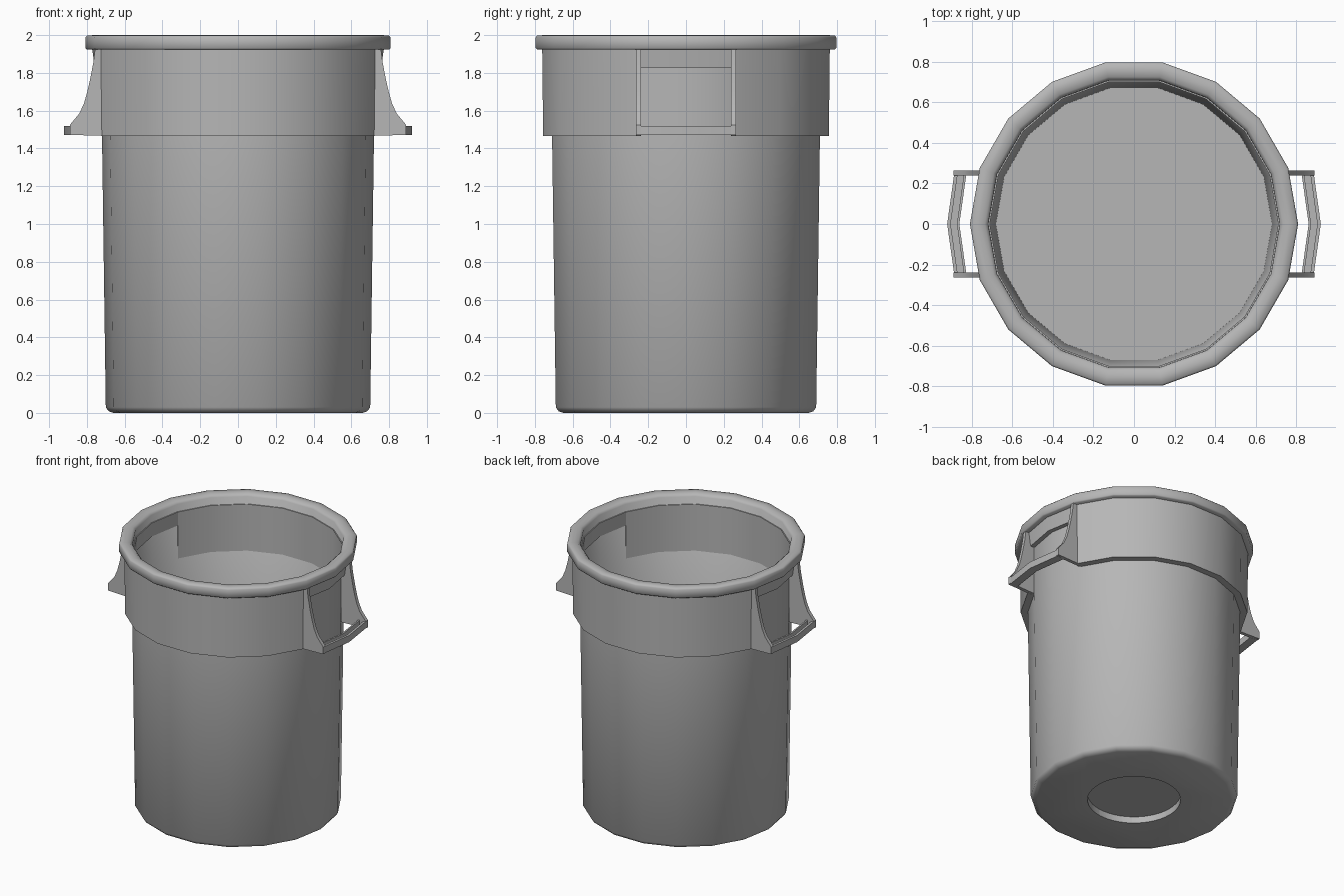
import bpy, bmesh
from math import radians, cos, sin

if "Cube" in bpy.data.objects:
    bpy.data.objects.remove(bpy.data.objects["Cube"])

SIDES = 18
grey = bpy.data.materials.new("dark_grey_plastic")
grey.diffuse_color = (.47, .47, .47, 1)
grey.use_nodes = True
grey.node_tree.nodes["Principled BSDF"].inputs["Base Color"].default_value = grey.diffuse_color


def finish(bm, name, angle=35):
    bmesh.ops.recalc_face_normals(bm, faces=bm.faces)
    me = bpy.data.meshes.new(name)
    bm.to_mesh(me)
    bm.free()
    me.materials.append(grey)
    ob = bpy.data.objects.new(name, me)
    bpy.context.collection.objects.link(ob)
    smooth(ob, angle)
    return ob


def smooth(ob, angle):
    bpy.ops.object.select_all(action='DESELECT')
    ob.select_set(True)
    bpy.context.view_layer.objects.active = ob
    bpy.ops.object.shade_smooth_by_angle(angle=radians(angle))


def sweep(name, profile, angles):
    """Sweep a closed (radius, z) section through the angles, capping both ends."""
    bm = bmesh.new()
    rings = [[bm.verts.new((r * cos(radians(a)), r * sin(radians(a)), z))
              for r, z in profile] for a in angles]
    n = len(profile)
    for A, B in zip(rings, rings[1:]):
        for i in range(n):
            j = (i + 1) % n
            bm.faces.new((A[i], A[j], B[j], B[i]))
    bm.faces.new(rings[0])
    bm.faces.new(rings[-1])
    return finish(bm, name)


# Bin shell: outside wall, rolled rim, inside wall, with bottom and floor caps
profile = [(.66, 0), (.685, .009), (.70, .03), (.72, 1.465), (.726, 1.923),
           (.80, 1.923), (.808, 1.931), (.808, 1.988), (.80, 1.997), (.765, 2.0),
           (.735, 1.995), (.718, 1.98), (.68, .07)]
bm = bmesh.new()
rings = []
for r, z in profile:
    rings.append([bm.verts.new((r * cos(radians(20 * k)), r * sin(radians(20 * k)), z))
                  for k in range(SIDES)])
for A, B in zip(rings, rings[1:]):
    for k in range(SIDES):
        m = (k + 1) % SIDES
        bm.faces.new((A[k], A[m], B[m], B[k]))
bm.faces.new(rings[0])
bm.faces.new(rings[-1])
shell = finish(bm, "bin_shell", 50)

# Round recess under the base
bpy.ops.mesh.primitive_cylinder_add(vertices=48, radius=.315, depth=.2, location=(0, 0, -.052))
cutter = bpy.context.object
cutter.name = "base_recess_cutter"
cutter.hide_render = True
cutter.data.materials.append(grey)
cut = shell.modifiers.new("recess", 'BOOLEAN')
cut.operation = 'DIFFERENCE'
cut.solver = 'EXACT'
cut.object = cutter
bpy.context.view_layer.objects.active = shell
bpy.ops.object.modifier_apply(modifier=cut.name)
bpy.data.objects.remove(cutter)
smooth(shell, 50)

# Raised upper band, broken at the two handles
band = [(.71, 1.465), (.768, 1.465), (.773, 1.925), (.71, 1.925)]
ledge = [(.71, 1.825), (.757, 1.825), (.772, 1.925), (.71, 1.925)]
bar = [(.86, 1.47), (.92, 1.47), (.92, 1.52), (.903, 1.52),
       (.903, 1.48), (.872, 1.48), (.872, 1.52), (.86, 1.52)]
bracket = [(.685, 1.466), (.89, 1.472), (.89, 1.525), (.84, 1.585), (.815, 1.64),
           (.798, 1.70), (.782, 1.77), (.765, 1.86), (.757, 1.925), (.685, 1.925)]

for side, start in (("back", 20), ("front", 200)):
    sweep("upper_band_" + side, band, range(start, start + 141, 20))

# Handles: ledge above, channel-shaped grip, and two curved brackets
for side, mid, sx in (("right", 0, 1), ("left", 180, -1)):
    sweep("handle_ledge_" + side, ledge, (mid - 20, mid, mid + 20))
    sweep("handle_grip_" + side, bar, (mid - 16, mid, mid + 16))
    for end, sy in (("front", -1), ("back", 1)):
        bm = bmesh.new()
        f = bm.faces.new([bm.verts.new((sx * x, sy * .238, z)) for x, z in bracket])
        ext = bmesh.ops.extrude_face_region(bm, geom=[f], use_keep_orig=True)
        for v in ext["geom"]:
            if isinstance(v, bmesh.types.BMVert):
                v.co.y += sy * .026
        finish(bm, f"handle_bracket_{side}_{end}")
